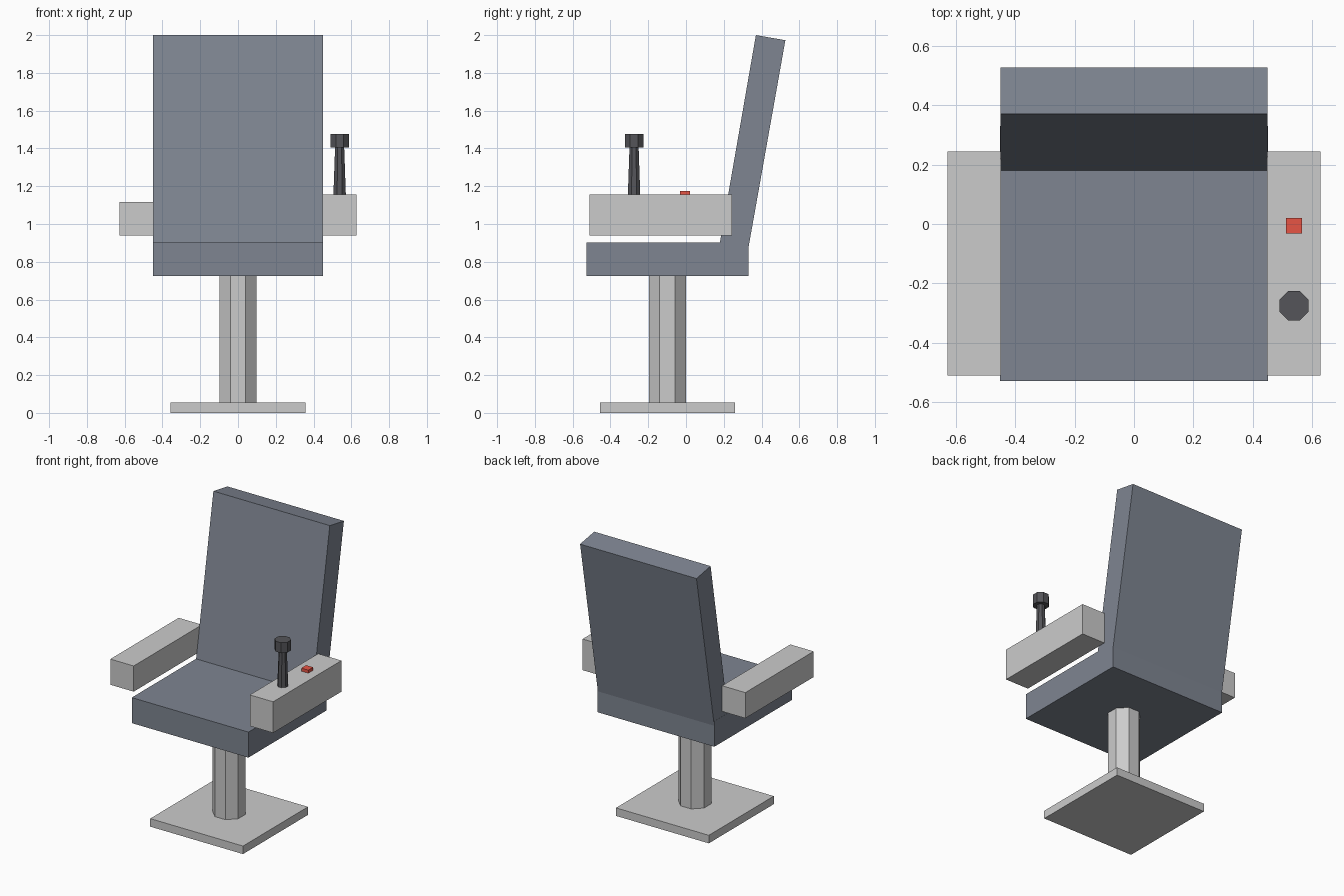
import bpy, bmesh, math

if "Cube" in bpy.data.objects:
    bpy.data.objects.remove(bpy.data.objects["Cube"])


def material(name, rgb):
    m = bpy.data.materials.new(name)
    m.diffuse_color = (*rgb, 1)
    m.use_nodes = True
    m.node_tree.nodes["Principled BSDF"].inputs["Base Color"].default_value = m.diffuse_color
    return m


upholstery = material("upholstery", (0.21, 0.235, 0.285))
dark = material("dark_plastic", (0.09, 0.09, 0.10))
red = material("red_plastic", (0.80, 0.09, 0.06))


def finish(name, bm, mat):
    bmesh.ops.recalc_face_normals(bm, faces=bm.faces)
    mesh = bpy.data.meshes.new(name)
    bm.to_mesh(mesh)
    bm.free()
    if mat:
        mesh.materials.append(mat)
    obj = bpy.data.objects.new(name, mesh)
    bpy.context.collection.objects.link(obj)
    return obj


def side_profile(name, points, x0, x1, mat=None):
    """Extrude a (y, z) outline along x."""
    bm = bmesh.new()
    face = bm.faces.new([bm.verts.new((x0, y, z)) for y, z in points])
    new = bmesh.ops.extrude_face_region(bm, geom=[face])["geom"]
    verts = [v for v in new if isinstance(v, bmesh.types.BMVert)]
    bmesh.ops.translate(bm, verts=verts, vec=(x1 - x0, 0, 0))
    return finish(name, bm, mat)


def box(name, x, y, z, mat=None):
    outline = [(y[0], z[0]), (y[1], z[0]), (y[1], z[1]), (y[0], z[1])]
    return side_profile(name, outline, x[0], x[1], mat)


def octagon(name, x, y, z, half0, half1, mat=None):
    """Eight-sided post with flats facing the axes; half = distance to a flat."""
    k = 1 / math.cos(math.pi / 8)
    bm = bmesh.new()
    bmesh.ops.create_cone(bm, cap_ends=True, segments=8, radius1=half0 * k,
                          radius2=half1 * k, depth=z[1] - z[0])
    for v in bm.verts:  # snap angles so that flats lie on the axes
        r = math.hypot(v.co.x, v.co.y)
        a = (math.floor(math.atan2(v.co.y, v.co.x) / (math.pi / 4) + 0.01) + 0.5) * math.pi / 4
        v.co.x, v.co.y = r * math.cos(a), r * math.sin(a)
    bmesh.ops.translate(bm, verts=bm.verts, vec=(x, y, (z[0] + z[1]) / 2))
    return finish(name, bm, mat)


# Pedestal
box("base_plate", (-0.358, 0.358), (-0.456, 0.26), (0, 0.056))
octagon("pedestal_column", 0, -0.098, (0.05, 0.73), 0.099, 0.099)

# Seat and reclined backrest
box("seat", (-0.45, 0.45), (-0.528, 0.33), (0.725, 0.903), upholstery)
side_profile("backrest", [(0.172, 0.86), (0.328, 0.86), (0.526, 1.973), (0.37, 2.0)],
             -0.449, 0.449, upholstery)

# Armrests: the right one is taller and carries the controls
for name, side, top in (("left_armrest", -1, 1.117), ("right_armrest", 1, 1.155)):
    box(name, sorted((side * 0.448, side * 0.628)), (-0.51, 0.243), (0.938, top))

# Control stick and button
octagon("control_stick", 0.538, -0.275, (1.15, 1.41), 0.033, 0.024, dark)
octagon("stick_knob", 0.538, -0.275, (1.405, 1.477), 0.049, 0.049, dark)
box("button", (0.511, 0.565), (-0.032, 0.021), (1.15, 1.176), red)
